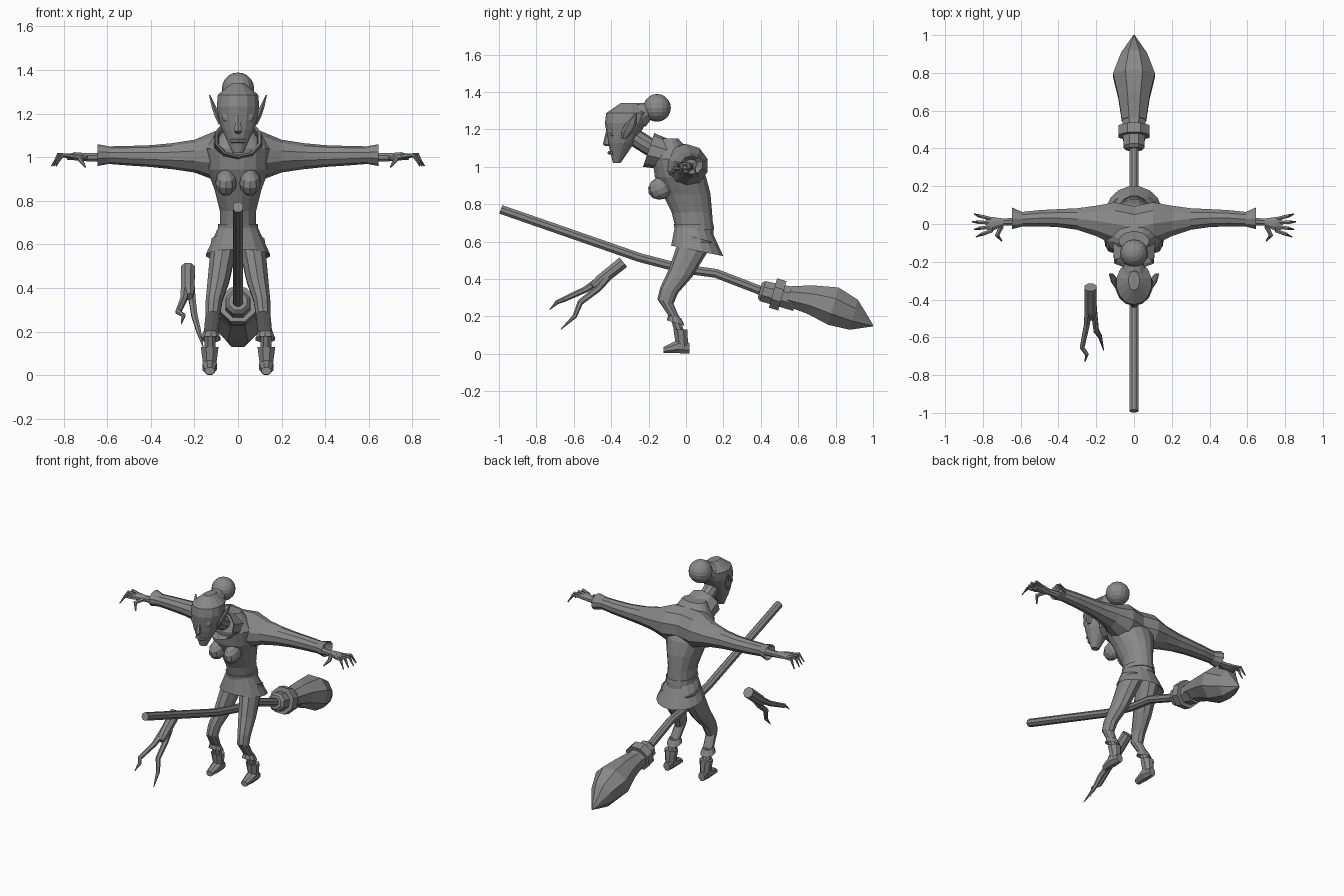
import bpy, bmesh, math
from mathutils import Vector, Matrix

cube = bpy.data.objects.get("Cube")
if cube:
    bpy.data.objects.remove(cube, do_unlink=True)

grey = bpy.data.materials.new("plain grey")
grey.use_nodes = True
grey.diffuse_color = (.25, .25, .25, 1)
grey.node_tree.nodes["Principled BSDF"].inputs["Base Color"].default_value = grey.diffuse_color

X, Y, Z = Vector((1, 0, 0)), Vector((0, 1, 0)), Vector((0, 0, 1))


def finish(name, bm, mirror):
    bmesh.ops.recalc_face_normals(bm, faces=bm.faces)
    mesh = bpy.data.meshes.new(name)
    bm.to_mesh(mesh)
    bm.free()
    mesh.materials.append(grey)
    part = bpy.data.objects.new(name, mesh)
    bpy.context.collection.objects.link(part)
    if mirror:
        part.modifiers.new("Mirror", "MIRROR")


def bezier(controls, t):
    """Point on the curve steered by any number of control points."""
    while len(controls) > 1:
        controls = [a.lerp(b, t) for a, b in zip(controls, controls[1:])]
    return controls[0]


def sweep(name, path, wide, deep=None, sides=8, axis=None, mirror=False):
    """Skin rings along a path; more radii than points turns the path into a curve."""
    points = [Vector(p) for p in path]
    if not isinstance(wide, (list, tuple)):
        wide = [wide] * len(points)
    deep = deep or wide
    if len(wide) > len(points):
        last = len(wide) - 1
        points = [bezier(points, i / last) for i in range(len(wide))]
    bm = bmesh.new()
    loops = []
    for i, point in enumerate(points):
        ahead = points[min(i + 1, len(points) - 1)]
        normal = Vector(axis or ahead - points[max(i - 1, 0)]).normalized()
        side = Y if abs(normal.x) > .7 else X
        side = (side - normal * side.dot(normal)).normalized()
        other = normal.cross(side)
        angles = [math.tau * (k + .5) / sides for k in range(sides)]
        loops.append([bm.verts.new(point + side * wide[i] * math.cos(a)
                                   + other * deep[i] * math.sin(a)) for a in angles])
    for low, high in zip(loops, loops[1:]):
        for k in range(sides):
            bm.faces.new((low[k - 1], low[k], high[k], high[k - 1]))
    bm.faces.new(loops[0])
    bm.faces.new(loops[-1])
    finish(name, bm, mirror)


def flare(name, start, end, narrow, broad, axis, sides=10, mirror=False):
    """Flared cloth edge with a hollow mouth; narrow and broad are (wide, deep) pairs."""
    start, end = Vector(start), Vector(end)
    rim = end.lerp(start, .1)
    inside = start.lerp(end, .3)
    wide, deep = [[n, b, b * .88, n * .75] for n, b in zip(narrow, broad)]
    sweep(name, [start, end, rim, inside], wide, deep, sides, axis, mirror)


def ball(name, centre, size, segments, mirror=False, tilt=0):
    bm = bmesh.new()
    place = Matrix.Translation(centre) @ Matrix.Rotation(tilt, 4, "X") @ Matrix.Diagonal((*size, 1))
    bmesh.ops.create_uvsphere(bm, u_segments=segments, v_segments=segments * 2 // 3,
                              radius=1, matrix=place)
    finish(name, bm, mirror)


# Torso, chest, belt and tunic skirt
sweep("torso", [(0, .05, .64), (0, .03, .85), (0, -.05, .95), (0, -.09, 1.15)],
      [.085, .085, .11, .145, .15, .08], [.1, .11, .13, .14, .12, .05], sides=16, axis=Z)
ball("chest", (.055, -.135, .885), (.05, .07, .06), segments=10, mirror=True, tilt=.4)
sweep("belt", [(0, .045, .665), (0, .04, .695)], [.094] * 2, [.108] * 2, sides=16, axis=Z)
flare("skirt", (0, .04, .68), (0, .06, .55), narrow=(.09, .1), broad=(.15, .145),
      axis=(0, .2, 1), sides=16)

# Collar opening toward the front, and neck
flare("collar", (0, -.09, 1.06), (0, -.2, 1.09), narrow=(.12, .08), broad=(.11, .095),
      axis=(0, -3, 1))
sweep("neck", [(0, -.1, 1.06), (0, -.2, 1.11), (0, -.31, 1.18)], .048, sides=10)

# Head and face
sweep("head", [(0, -.37, 1.02), (0, -.3, 1.34)],
      [.025, .05, .075, .09, .1, .095, .03], [.02, .045, .07, .09, .11, .115, .05],
      sides=14, axis=Z)
sweep("nose", [(0, -.415, 1.2), (0, -.425, 1.12), (0, -.42, 1.11)], [.01, .02, .01],
      sides=6, axis=Z)
ball("eye", (.045, -.39, 1.185), (.03, .02, .03), segments=10, mirror=True)
sweep("lips", [(-.03, -.395, 1.075), (0, -.41, 1.075), (.03, -.395, 1.075)], .01, sides=6)
sweep("ear", [(.08, -.33, 1.15), (.1, -.31, 1.2), (.13, -.265, 1.285)],
      [.01, .014, .012, .003], [.014, .032, .03, .004], sides=6, axis=Z, mirror=True)
sweep("hair_tie", [(0, -.25, 1.275), (0, -.2, 1.3), (0, -.15, 1.32)], [.07, .045, .045], sides=10)
ball("hair_bun", (0, -.155, 1.315), [.074] * 3, segments=16)

# Arms with flared cuffs
sweep("sleeve", [(0, -.02, 1.01), (.3, .05, 1), (.6, .025, 1.01)],
      [.12, .12, .085, .06, .05, .045, .04], [.11, .115, .075, .06, .05, .045, .04],
      sides=10, axis=X, mirror=True)
flare("cuff", (.59, .025, 1.01), (.645, .03, 1.01), narrow=(.04, .04), broad=(.06, .05),
      axis=X, mirror=True)
sweep("hand", [(.6, .015, 1), (.69, .01, 1), (.75, 0, 1.005), (.785, 0, 1)],
      [.024, .02, .04, .03], [.024, .02, .02, .012], axis=X, mirror=True)
for i, finger in enumerate(("index", "middle", "ring", "little")):
    y = .02 * i - .034
    reach = .855 - .01 * abs(i - 2)
    sweep(finger + "_finger", [(.75, y, 1.005), (reach - .03, y * 1.6, 1.01), (reach, y * 2, .96)],
          [.011, .01, .004], sides=6, mirror=True)
sweep("thumb", [(.7, -.01, 1), (.725, -.06, .99), (.7, -.09, .955)], [.013, .012, .004],
      sides=6, mirror=True)

# Legs: trousers ending in a flared hem, then pointed boots
sweep("trouser", [(.06, .06, .62), (.09, -.03, .43), (.11, -.09, .34), (.115, -.11, .28),
                  (.125, -.055, .18)],
      [.065, .052, .04, .035, .035], [.09, .066, .05, .045, .03], sides=10,
      axis=(0, .3, 1), mirror=True)
flare("trouser_hem", (.125, -.06, .2), (.125, -.055, .165), narrow=(.035, .035),
      broad=(.048, .05), axis=(0, .3, 1), mirror=True)
sweep("ankle", [(.128, -.06, .2), (.128, -.03, .1)], .028, axis=Z, mirror=True)
sweep("boot_shaft", [(.13, -.03, .13), (.13, -.02, .03)], [.044, .03], [.04, .035],
      axis=Z, mirror=True)
sweep("boot_foot", [(.13, .02, .03), (.13, -.04, .04), (.13, -.12, .02)], [.024, .036, .024],
      [.03, .04, .018], axis=Y, mirror=True)

# Broom
slope = (0, 1, -.28)
sweep("broom_handle", [(0, -.99, .772), (0, -.25, .515), (0, -.02, .455), (0, .16, .43),
                       (0, .42, .33)], .026)
sweep("broom_socket", [(0, .395, .34), (0, .41, .335), (0, .59, .29)], [.045, .06, .068], axis=slope)
sweep("broom_ring", [(0, .465, .325), (0, .515, .31)], .088, axis=slope)
sweep("broom_bristles", [(0, .55, .31), (0, .8, .28), (0, 1, .15)],
      [.07, .09, .12, .075, .004], [.06, .085, .112, .09, .004], axis=slope)

# Loose forked twig
sweep("twig_stem", [(-.23, -.335, .49), (-.23, -.46, .39), (-.225, -.5, .36)], [.035, .033, .02])
sweep("twig_long_prong", [(-.24, -.43, .415), (-.25, -.535, .345), (-.275, -.655, .29),
                          (-.25, -.69, .275), (-.26, -.73, .235)],
      [.024, .017, .014, .011, .002], sides=6)
sweep("twig_short_prong", [(-.22, -.42, .41), (-.21, -.475, .345), (-.2, -.565, .275),
                           (-.18, -.595, .2), (-.16, -.67, .13)],
      [.024, .018, .016, .012, .002], sides=6)
